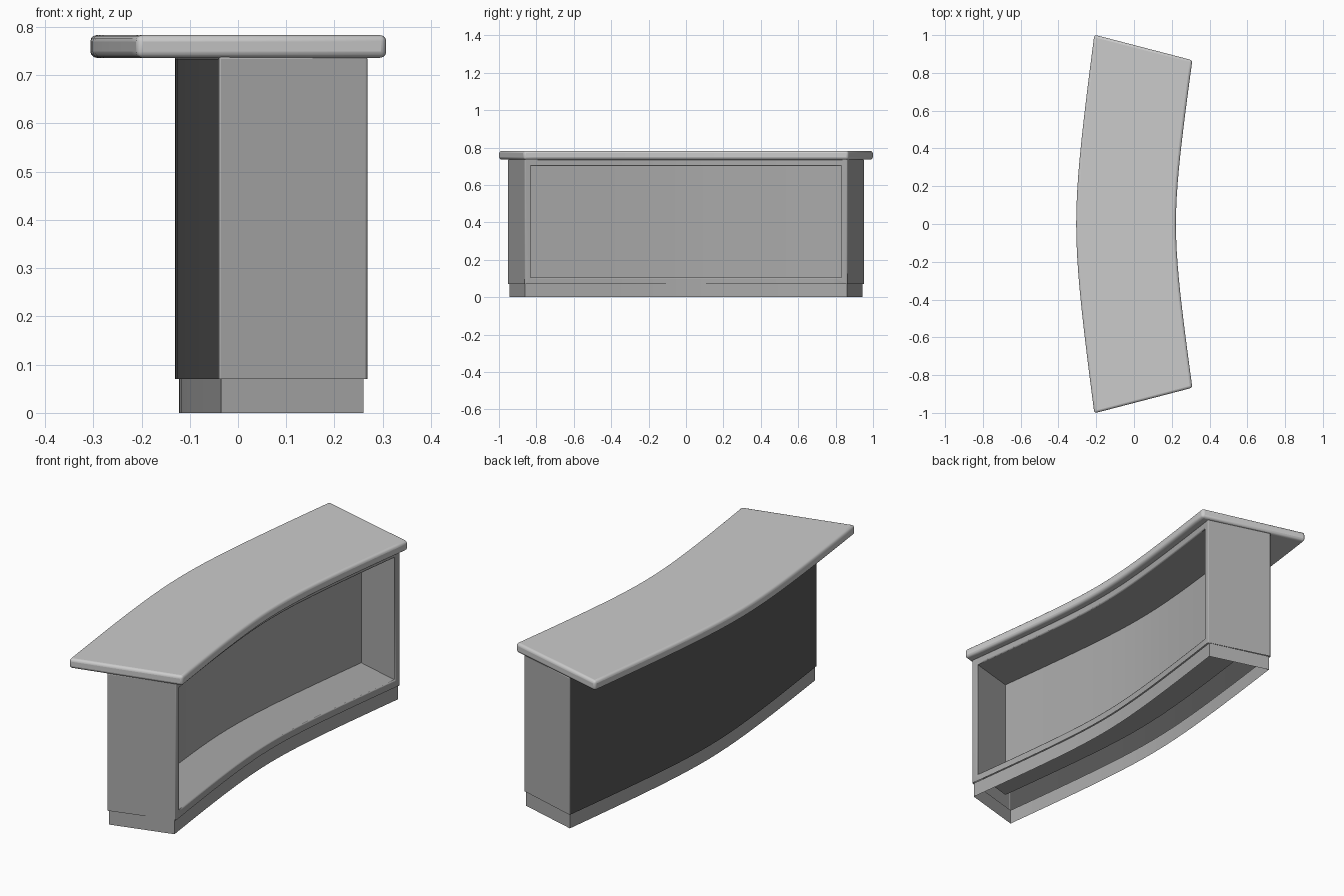
import bpy, bmesh
from math import sqrt

if "Cube" in bpy.data.objects:
    bpy.data.objects.remove(bpy.data.objects["Cube"])

SEG = 24
C = 0.4  # how tightly the counter bends in the middle


def bow(t):
    """0 in the middle, 1 at the ends, with nearly straight wings."""
    return (sqrt(t * t + C * C) - C) / (sqrt(1 + C * C) - C)


def warped_box(name, outer, inner, z0, z1, mats, hollow=False, shelf=None,
               bevel=0.0, bevel_seg=2):
    """Box bent between two curves, each (x at middle, x at end, y at end)."""
    half = outer[2]
    bm = bmesh.new()
    rows = []
    for i in range(SEG + 1):
        u = half * (2 * i / SEG - 1)
        rows.append([bm.verts.new((v, u, z))
                     for v, z in ((0, z0), (1, z0), (1, z1), (0, z1))])
    sides = [[], [], [], []]  # bottom, staff side, top, customer side
    for a, b in zip(rows, rows[1:]):
        for k in range(4):
            n = (k + 1) % 4
            sides[k].append(bm.faces.new((a[k], a[n], b[n], b[k])))
    bm.faces.new(rows[0])
    bm.faces.new(rows[-1])
    bmesh.ops.recalc_face_normals(bm, faces=bm.faces)
    if len(mats) > 1:
        for f in sides[3]:
            f.material_index = 1
    # open tube, no top or bottom
    if hollow:
        bmesh.ops.delete(bm, geom=sides[0] + sides[2], context="FACES_ONLY")
    # recess on the staff side, underside left open
    if shelf:
        rim, depth = shelf
        back = sides[1]
        bmesh.ops.inset_region(bm, faces=back, thickness=rim,
                               use_boundary=True, use_even_offset=True)
        res = bmesh.ops.extrude_face_region(bm, geom=back)
        for g in res["geom"]:
            if isinstance(g, bmesh.types.BMVert):
                g.co.x = depth
        old = [f for f in back if f.is_valid]
        if old and all(v.co.x > 0.9 for v in old[0].verts):
            bmesh.ops.delete(bm, geom=old, context="FACES")
        bmesh.ops.recalc_face_normals(bm, faces=bm.faces)
        bmesh.ops.delete(bm, geom=sides[0], context="FACES_ONLY")
    # bend to the counter curve
    for v in bm.verts:
        t, w = v.co.y / half, v.co.x
        po = outer[0] + (outer[1] - outer[0]) * bow(t)
        pi = inner[0] + (inner[1] - inner[0]) * bow(t)
        v.co.x = po + (pi - po) * w
        v.co.y = t * (outer[2] + (inner[2] - outer[2]) * w)
    # mark only the outer corners for rounding
    weight = bm.edges.layers.float.new("bevel_weight_edge")
    for e in bm.edges:
        if len(e.link_faces) == 2 and e.calc_face_angle_signed(0) > 0.6:
            e[weight] = 1.0
    me = bpy.data.meshes.new(name)
    bm.to_mesh(me)
    bm.free()
    ob = bpy.data.objects.new(name, me)
    bpy.context.collection.objects.link(ob)
    for m in mats:
        me.materials.append(m)
    bpy.ops.object.select_all(action="DESELECT")
    ob.select_set(True)
    bpy.context.view_layer.objects.active = ob
    if bevel:
        mod = ob.modifiers.new("Bevel", "BEVEL")
        mod.width = bevel
        mod.segments = bevel_seg
        mod.limit_method = "WEIGHT"
    bpy.ops.object.shade_smooth_by_angle(angle=0.6)
    return ob


def material(name, value):
    m = bpy.data.materials.new(name)
    m.diffuse_color = (value, value, value, 1)
    m.use_nodes = True
    m.node_tree.nodes["Principled BSDF"].inputs["Base Color"].default_value = m.diffuse_color
    return m


top_mat = material("light_grey", 0.8)
grey = material("mid_grey", 0.4)
dark = material("dark_panel", 0.1)

# worktop with rounded rim
warped_box("countertop", (-0.306, -0.21, 1.002), (0.222, 0.309, 0.867),
           0.736, 0.783, (top_mat,), bevel=0.013, bevel_seg=3)
# cabinet with open back and dark curved front
warped_box("cabinet", (-0.131, -0.04, 0.952), (0.185, 0.269, 0.862),
           0.07, 0.738, (grey, dark), shelf=(0.036, 0.27), bevel=0.005)
# hollow recessed base
warped_box("plinth", (-0.122, -0.035, 0.943), (0.177, 0.26, 0.86),
           0.0, 0.072, (grey,), hollow=True)
